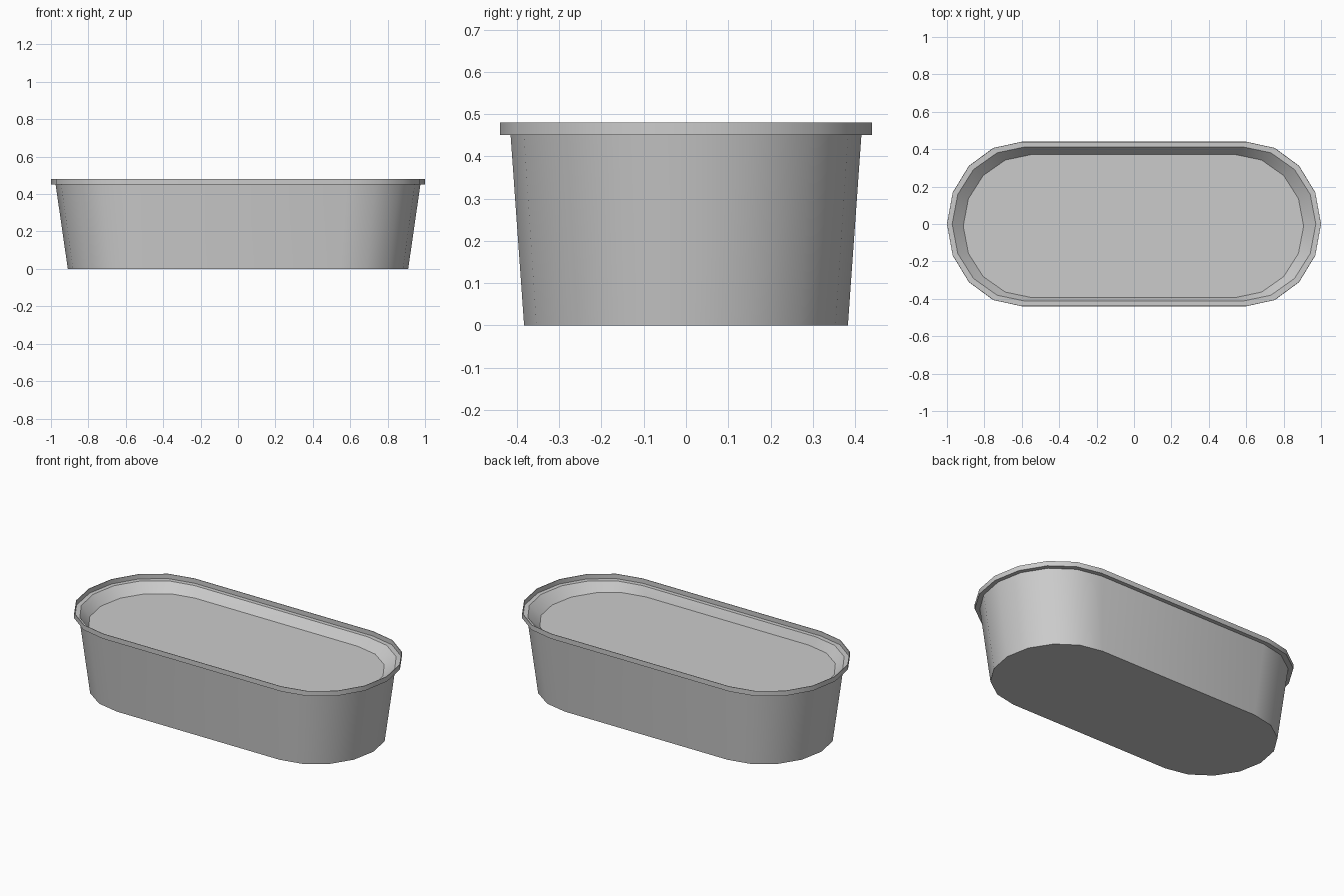
import bpy, bmesh, math

if "Cube" in bpy.data.objects:
    bpy.data.objects.remove(bpy.data.objects["Cube"])

SEG = 8  # sides per rounded end


def oval(z, hx, hy, cx=0.0, cy=0.0):
    """Stadium-like ring: straight sides with two elliptical ends."""
    straight, rx = hx * 0.6, hx * 0.4
    pts = []
    for side, start in ((1, -math.pi / 2), (-1, math.pi / 2)):
        for i in range(SEG + 1):
            a = start + math.pi * i / SEG
            pts.append((cx + side * straight + rx * math.cos(a),
                        cy + hy * math.sin(a), z))
    return pts


def loft(name, rings, cap_start=False, cap_end=False):
    """Skin a list of rings and optionally close either end."""
    bm = bmesh.new()
    loops = [[bm.verts.new(p) for p in r] for r in rings]
    n = len(loops[0])
    for a, b in zip(loops, loops[1:]):
        for i in range(n):
            j = (i + 1) % n
            bm.faces.new((a[i], a[j], b[j], b[i]))
    if cap_start:
        bm.faces.new(loops[0][::-1])
    if cap_end:
        bm.faces.new(loops[-1])
    me = bpy.data.meshes.new(name)
    bm.to_mesh(me)
    bm.free()
    ob = bpy.data.objects.new(name, me)
    bpy.context.collection.objects.link(ob)
    bpy.ops.object.select_all(action='DESELECT')
    ob.select_set(True)
    bpy.context.view_layer.objects.active = ob
    bpy.ops.object.shade_smooth_by_angle(angle=math.radians(35))
    return ob


# Tapered tub with stepped rim, then sloping liner down to the raised inner floor
loft("planter_tub", [
    oval(0.00, 0.91, 0.383),
    oval(0.45, 0.975, 0.415),
    oval(0.45, 1.00, 0.44),
    oval(0.48, 1.00, 0.44),
    oval(0.48, 0.997, 0.437),
    oval(0.452, 0.997, 0.437),
    oval(0.452, 0.972, 0.412),
    oval(0.40, 0.91, 0.382, -0.003, -0.011),
], cap_start=True, cap_end=True)
